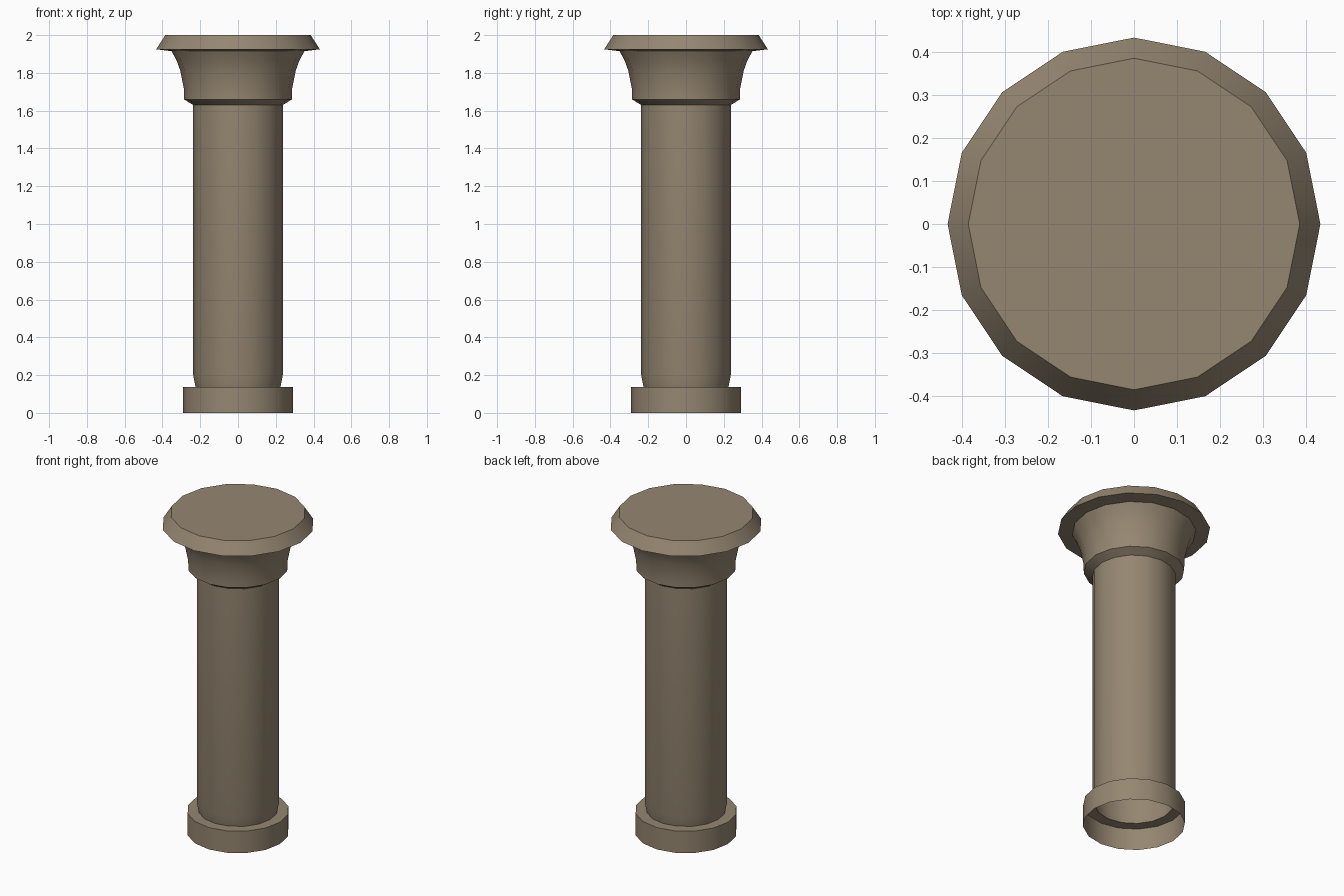
import bpy, bmesh, math

SIDES = 16

cube = bpy.data.objects.get("Cube")
if cube:
    bpy.data.objects.remove(cube, do_unlink=True)

# Single warm stone colour
stone = bpy.data.materials.new("warm_stone")
stone.use_nodes = True
colour = (0.30, 0.24, 0.165, 1)
stone.diffuse_color = colour
stone.node_tree.nodes["Principled BSDF"].inputs["Base Color"].default_value = colour


def lathe(name, profile, cap_top=False):
    """Turn a bottom-to-top (radius, z) profile into an open faceted shell."""
    bm = bmesh.new()
    rings = []
    for r, z in profile:
        angles = [math.tau * i / SIDES for i in range(SIDES)]
        rings.append([bm.verts.new((r * math.cos(a), r * math.sin(a), z)) for a in angles])
    for low, high in zip(rings, rings[1:]):
        for i in range(SIDES):
            j = (i + 1) % SIDES
            bm.faces.new((low[i], low[j], high[j], high[i]))
    if cap_top:
        bm.faces.new(rings[-1])
    mesh = bpy.data.meshes.new(name)
    bm.to_mesh(mesh)
    bm.free()
    mesh.materials.append(stone)
    mesh.shade_smooth()
    mesh.set_sharp_from_angle(angle=math.radians(40))
    obj = bpy.data.objects.new(name, mesh)
    bpy.context.collection.objects.link(obj)
    return obj


# Hollow foot ring with a ledge on top
lathe("base_ring", [(0.29, 0), (0.29, 0.137), (0.225, 0.137)])

# Long shaft, slightly tucked in at the foot
lathe("shaft", [(0.225, 0.137), (0.237, 0.2), (0.237, 1.63)])

# Flared capital
lathe("capital", [(0.237, 1.63), (0.286, 1.66), (0.287, 1.72),
                  (0.305, 1.81), (0.325, 1.866), (0.352, 1.915)])

# Wide top slab with a sloped rim
lathe("top_slab", [(0.352, 1.915), (0.433, 1.925), (0.385, 2.0)], cap_top=True)
